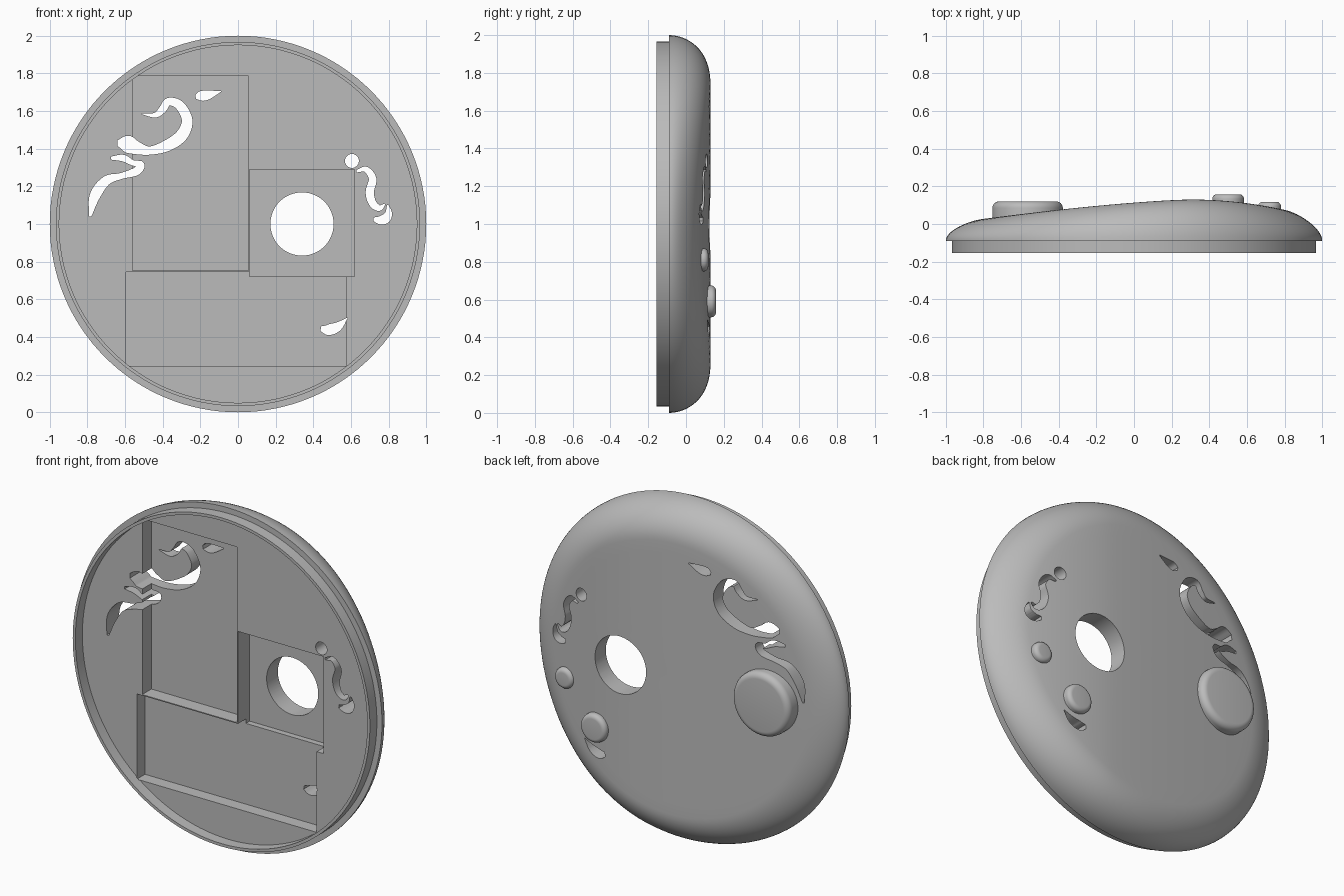
import bpy, bmesh, math
from mathutils import Vector

cube = bpy.data.objects.get("Cube")
if cube:
    bpy.data.objects.remove(cube, do_unlink=True)

grey = bpy.data.materials.new("plain_grey")
grey.use_nodes = True
grey.diffuse_color = (0.5, 0.5, 0.5, 1)
grey.node_tree.nodes["Principled BSDF"].inputs["Base Color"].default_value = (0.5, 0.5, 0.5, 1)


def make_object(name, bm):
    bmesh.ops.recalc_face_normals(bm, faces=bm.faces)
    mesh = bpy.data.meshes.new(name)
    bm.to_mesh(mesh)
    bm.free()
    mesh.materials.append(grey)
    obj = bpy.data.objects.new(name, mesh)
    bpy.context.collection.objects.link(obj)
    return obj


def activate(obj):
    bpy.ops.object.select_all(action='DESELECT')
    obj.select_set(True)
    bpy.context.view_layer.objects.active = obj


def lathe(name, rings, height, cx=0, cz=1, segments=128):
    """Closed rings around the y axis; height(x, ring) gives y."""
    bm = bmesh.new()
    loops = []
    for ring in rings:
        loop = []
        for i in range(segments):
            a = math.tau * i / segments
            x, z = ring[0] * math.cos(a), ring[0] * math.sin(a)
            loop.append(bm.verts.new((cx + x, height(x, ring), cz + z)))
        loops.append(loop)
    for p, q in zip(loops, loops[1:]):
        for i in range(segments):
            j = (i + 1) % segments
            bm.faces.new((p[i], p[j], q[j], q[i]))
    bm.faces.new(loops[0])
    bm.faces.new(loops[-1])
    return make_object(name, bm)


def back_height(x):
    d = x - 0.3
    return 0.22 - (0.22 * d * d if d > 0 else 0.09 * (-d) ** 1.4)


# Shell: thin front lip, rounded edge and an uneven domed back
BASE = -0.09
rings = [(0.95, 0), (0.95, None), (0.967, None), (0.967, 0), (1.0, 0)]
for k in range(1, 15):
    t = math.pi / 2 * k / 14
    rings.append((0.8 + 0.2 * math.cos(t), math.sin(t)))
rings += [(0.8 - 0.065 * k, 1) for k in range(1, 13)]


def shell_y(x, ring):
    return -0.155 if ring[1] is None else BASE + ring[1] * back_height(x)


shell = lathe("shell", rings, shell_y)


# Cutters
def box_cutter(x0, x1, z0, z1, floor):
    bm = bmesh.new()
    bmesh.ops.create_cube(bm, size=1)
    for v in bm.verts:
        v.co = (x1 if v.co.x > 0 else x0,
                floor if v.co.y > 0 else BASE - 0.005,
                z1 if v.co.z > 0 else z0)
    return make_object("pocket_cutter", bm)


def round_cutter(x, z, r):
    return lathe("hole_cutter", [(r, -0.3), (r, 0.3)], lambda _, g: g[1], x, z, 64)


def smooth(points, steps=6):
    pts = [Vector(p) for p in points]
    pts = [2 * pts[0] - pts[1]] + pts + [2 * pts[-1] - pts[-2]]
    out = []
    for a, b, c, d in zip(pts, pts[1:], pts[2:], pts[3:]):
        for s in range(steps):
            t = s / steps
            out.append(0.5 * (2 * b + (c - a) * t + (2 * a - 5 * b + 4 * c - d) * t * t
                              + (3 * b - a - 3 * c + d) * t ** 3))
    out.append(pts[-2])
    return out


def swirl_cutter(points):
    """Ribbon through (x, z, half width) points, pushed through the shell."""
    path = smooth(points)
    bm = bmesh.new()
    sections = []
    for i, p in enumerate(path):
        d = path[min(i + 1, len(path) - 1)] - path[max(i - 1, 0)]
        n = Vector((-d.y, d.x)).normalized() * max(p.z, 0.002)
        sections.append([bm.verts.new((p.x + s * n.x, y, p.y + s * n.y))
                         for s, y in ((1, -0.3), (-1, -0.3), (-1, 0.3), (1, 0.3))])
    for p, q in zip(sections, sections[1:]):
        for i in range(4):
            j = (i + 1) % 4
            bm.faces.new((p[i], p[j], q[j], q[i]))
    bm.faces.new(sections[0])
    bm.faces.new(sections[-1])
    return make_object("swirl_cutter", bm)


swirls = [
    # large curl, its tail and its drop
    [(-.51, 1.585, .002), (-.44, 1.578, .013), (-.40, 1.61, .02), (-.37, 1.65, .02),
     (-.31, 1.63, .025), (-.27, 1.55, .028), (-.30, 1.47, .032), (-.38, 1.415, .03),
     (-.47, 1.39, .022), (-.54, 1.405, .035), (-.59, 1.425, .045), (-.64, 1.43, .015)],
    [(-.675, 1.35, .008), (-.61, 1.35, .018), (-.56, 1.325, .014), (-.515, 1.315, .018),
     (-.54, 1.28, .022), (-.62, 1.255, .016), (-.70, 1.23, .025), (-.76, 1.15, .028),
     (-.785, 1.04, .006)],
    [(-.225, 1.675, .01), (-.2, 1.68, .025), (-.16, 1.685, .024), (-.09, 1.705, .002)],
    # small curl, its foot and the lower drop
    [(.63, 1.28, .006), (.68, 1.29, .015), (.715, 1.24, .02), (.70, 1.17, .022),
     (.715, 1.11, .02), (.75, 1.085, .016), (.78, 1.105, .004)],
    [(.72, 1.025, .01), (.755, 1.02, .022), (.785, 1.03, .026), (.80, 1.06, .018),
     (.795, 1.1, .004)],
    [(.44, .445, .012), (.48, .438, .028), (.53, .455, .024), (.58, .5, .002)],
]
cutters = [
    box_cutter(-.56, .055, .752, 1.785, -.005),
    box_cutter(.062, .62, .72, 1.29, .02),
    box_cutter(-.595, .575, .245, .746, -.015),
    round_cutter(.34, 1.0, .168),
    round_cutter(.605, 1.335, .037),
] + [swirl_cutter(s) for s in swirls]

for cutter in cutters:
    cutter.hide_render = True
    activate(shell)
    mod = shell.modifiers.new("cut", 'BOOLEAN')
    mod.operation, mod.solver, mod.object = 'DIFFERENCE', 'EXACT', cutter
    mod.use_self = cutter.name.startswith("swirl")
    bpy.ops.object.modifier_apply(modifier=mod.name)
    bpy.data.objects.remove(cutter, do_unlink=True)


# Rounded buttons on the back
def button(name, x, z, r, y0, y1, fillet):
    profile = [(r, y0)]
    for k in range(7):
        t = math.pi / 2 * k / 6
        profile.append((r - fillet + fillet * math.cos(t), y1 - fillet + fillet * math.sin(t)))
    return lathe(name, profile, lambda _, g: g[1], x, z, 64)


parts = [
    shell,
    button("large_button", -.565, 1.0, .187, .02, .12, .035),
    button("medium_button", .5, .59, .084, .06, .158, .025),
    button("small_button", .72, .81, .061, .05, .118, .025),
]
for part in parts:
    activate(part)
    bpy.ops.object.shade_smooth_by_angle(angle=math.radians(30))
